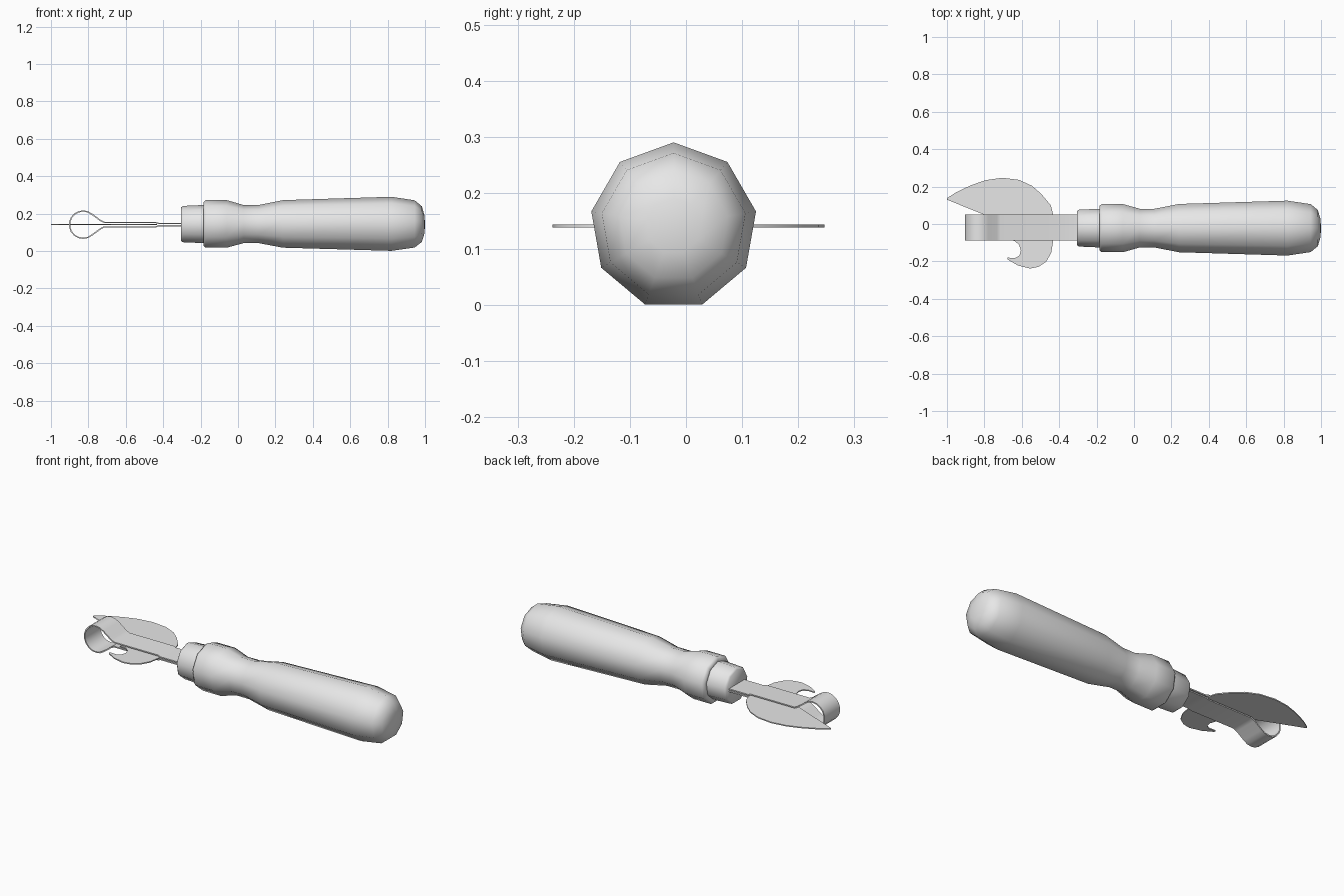
import bpy, bmesh, math
from mathutils import Matrix

cube = bpy.data.objects.get("Cube")
if cube:
    bpy.data.objects.remove(cube, do_unlink=True)

AXIS_Y, AXIS_Z = -0.022, 0.141

grey = bpy.data.materials.new("plain grey")
grey.use_nodes = True
grey.diffuse_color = (0.8, 0.8, 0.8, 1)
grey.node_tree.nodes["Principled BSDF"].inputs["Base Color"].default_value = (0.8, 0.8, 0.8, 1)


def finish(name, bm, angle, thickness=0):
    """Turn a bmesh into a named, shaded object, optionally thickened."""
    bmesh.ops.recalc_face_normals(bm, faces=bm.faces)
    mesh = bpy.data.meshes.new(name)
    bm.to_mesh(mesh)
    bm.free()
    mesh.materials.append(grey)
    obj = bpy.data.objects.new(name, mesh)
    bpy.context.collection.objects.link(obj)
    bpy.ops.object.select_all(action='DESELECT')
    obj.select_set(True)
    bpy.context.view_layer.objects.active = obj
    if thickness:
        mod = obj.modifiers.new("thickness", 'SOLIDIFY')
        mod.thickness = thickness
        mod.offset = 0
        bpy.ops.object.modifier_apply(modifier=mod.name)
    bpy.ops.object.shade_smooth_by_angle(angle=math.radians(angle))
    return obj


# Handle: nine-sided turned profile of (x, radius)
profile = [(-0.305, 0.092), (-0.295, 0.1), (-0.185, 0.105), (-0.185, 0.121),
           (-0.172, 0.131), (-0.06, 0.131), (0.03, 0.105), (0.11, 0.105),
           (0.24, 0.131), (0.82, 0.149), (0.945, 0.13), (0.983, 0.098), (0.997, 0.05)]
SIDES = 9
bm = bmesh.new()
rings = []
for x, r in profile:
    rings.append([bm.verts.new((x, AXIS_Y + r * math.sin(a), AXIS_Z + r * math.cos(a)))
                  for a in (math.tau * i / SIDES for i in range(SIDES))])
for lower, upper in zip(rings, rings[1:]):
    for i in range(SIDES):
        j = (i + 1) % SIDES
        bm.faces.new((lower[i], lower[j], upper[j], upper[i]))
bm.faces.new(rings[0])
tip = bm.verts.new((1, AXIS_Y, AXIS_Z))
for i in range(SIDES):
    bm.faces.new((rings[-1][i], rings[-1][(i + 1) % SIDES], tip))
finish("handle", bm, 55)

# Folded strap: two strips joined by a round loop at the free end
half = [(-0.25, 0.006), (-0.425, 0.006), (-0.44, 0.012), (-0.715, 0.012), (-0.735, 0.022)]
loop = [(-0.828 + 0.073 * math.cos(math.radians(a)), 0.073 * math.sin(math.radians(a)))
        for a in range(50, 311, 20)]
path = half + loop + [(x, -z) for x, z in reversed(half)]
bm = bmesh.new()
pairs = [[bm.verts.new((x, y, AXIS_Z + z)) for y in (-0.087, 0.05)] for x, z in path]
for a, b in zip(pairs, pairs[1:]):
    bm.faces.new((a[0], a[1], b[1], b[0]))
finish("strap_loop", bm, 40, 0.007)

# Blade: hooked cutter plate held between the strips
outline = [(-1, 0.13), (-0.715, 0.12), (-0.69, 0.115), (-0.678, 0.1), (-0.678, 0.0),
           (-0.678, -0.086), (-0.64, -0.09), (-0.615, -0.11), (-0.605, -0.14),
           (-0.612, -0.168), (-0.635, -0.182), (-0.676, -0.18), (-0.676, -0.19),
           (-0.62, -0.222), (-0.555, -0.238), (-0.51, -0.229), (-0.47, -0.202),
           (-0.443, -0.155), (-0.432, -0.09), (-0.432, 0.05), (-0.445, 0.1),
           (-0.495, 0.16), (-0.545, 0.204), (-0.615, 0.236), (-0.705, 0.247),
           (-0.79, 0.235), (-0.87, 0.208), (-0.95, 0.17), (-1, 0.138)]
bm = bmesh.new()
bm.faces.new([bm.verts.new((x, y, AXIS_Z)) for x, y in outline])
bmesh.ops.triangulate(bm, faces=bm.faces)
finish("cutter_blade", bm, 40, 0.006)
